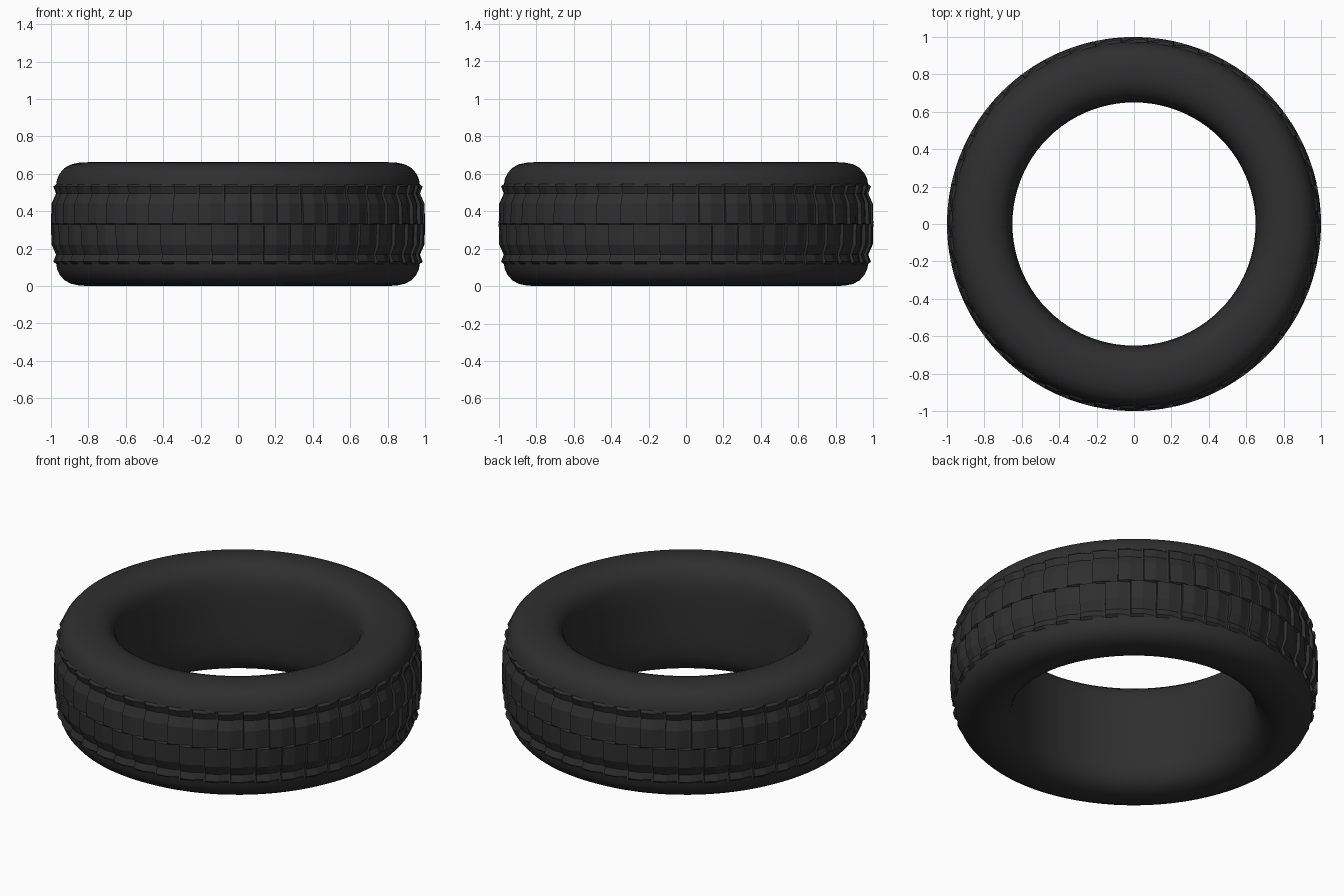
import bpy, bmesh, math

if "Cube" in bpy.data.objects:
    bpy.data.objects.remove(bpy.data.objects["Cube"])

BLOCKS = 44      # tread blocks around the tyre
H = 0.662        # tyre width, lying flat

# one tread period: (fraction of the period, how far the surface drops)
TOOTH = [(0.0, 0.0), (0.46, 0.0), (0.9, 1.0), (0.98, 1.0)]

# lower half of the section: (radius, z, tread depth)
LOWER = [(0.65, 0.26, 0), (0.651, 0.18, 0), (0.657, 0.12, 0), (0.669, 0.075, 0),
         (0.69, 0.042, 0), (0.722, 0.018, 0), (0.76, 0.004, 0), (0.80, 0.0, 0),
         (0.85, 0.003, 0), (0.893, 0.012, 0), (0.928, 0.031, 0),
         (0.953, 0.06, 0), (0.967, 0.09, 0), (0.972, 0.118, 0),
         (0.987, 0.13, 0.018), (0.973, 0.168, 0.012),
         (0.997, 0.222, 0.018), (1.0, 0.328, 0.018)]

# mirror the section; the upper tread is shifted by half a block
section = [(r, z, d, 0.0) for r, z, d in LOWER]
section += [(r, H - z, d, 0.5) for r, z, d in reversed(LOWER)]

rubber = bpy.data.materials.new("black rubber")
rubber.diffuse_color = (0.028, 0.028, 0.028, 1)
rubber.use_nodes = True
rubber.node_tree.nodes["Principled BSDF"].inputs["Base Color"].default_value = rubber.diffuse_color

bm = bmesh.new()


def drop(t, shift):
    """Sawtooth tread drop at a position t inside the period."""
    t = (t + shift) % 1.0
    pts = TOOTH + [(1.0, 0.0)]
    for (a, va), (b, vb) in zip(pts, pts[1:]):
        if a <= t <= b:
            return va + (vb - va) * (t - a) / (b - a)
    return 0.0


# columns cover the corners of both staggered halves
fractions = sorted({round((f + s) % 1.0, 4) for f, _ in TOOTH for s in (0, 0.5)})
columns = []
for k in range(BLOCKS):
    for f in fractions:
        a = 2 * math.pi * (k + f) / BLOCKS
        columns.append([bm.verts.new(((r - d * drop(f, s)) * math.cos(a),
                                      (r - d * drop(f, s)) * math.sin(a), z))
                        for r, z, d, s in section])

# skin: smooth sidewalls and bore, flat tread facets
n = len(section)
for i, col in enumerate(columns):
    nxt = columns[(i + 1) % len(columns)]
    for j in range(n):
        j2 = (j + 1) % n
        f = bm.faces.new((col[j], nxt[j], nxt[j2], col[j2]))
        f.smooth = section[j][2] == 0 and section[j2][2] == 0
bmesh.ops.recalc_face_normals(bm, faces=bm.faces)

mesh = bpy.data.meshes.new("tyre")
bm.to_mesh(mesh)
bm.free()
mesh.materials.append(rubber)
tyre = bpy.data.objects.new("tyre", mesh)
bpy.context.collection.objects.link(tyre)
